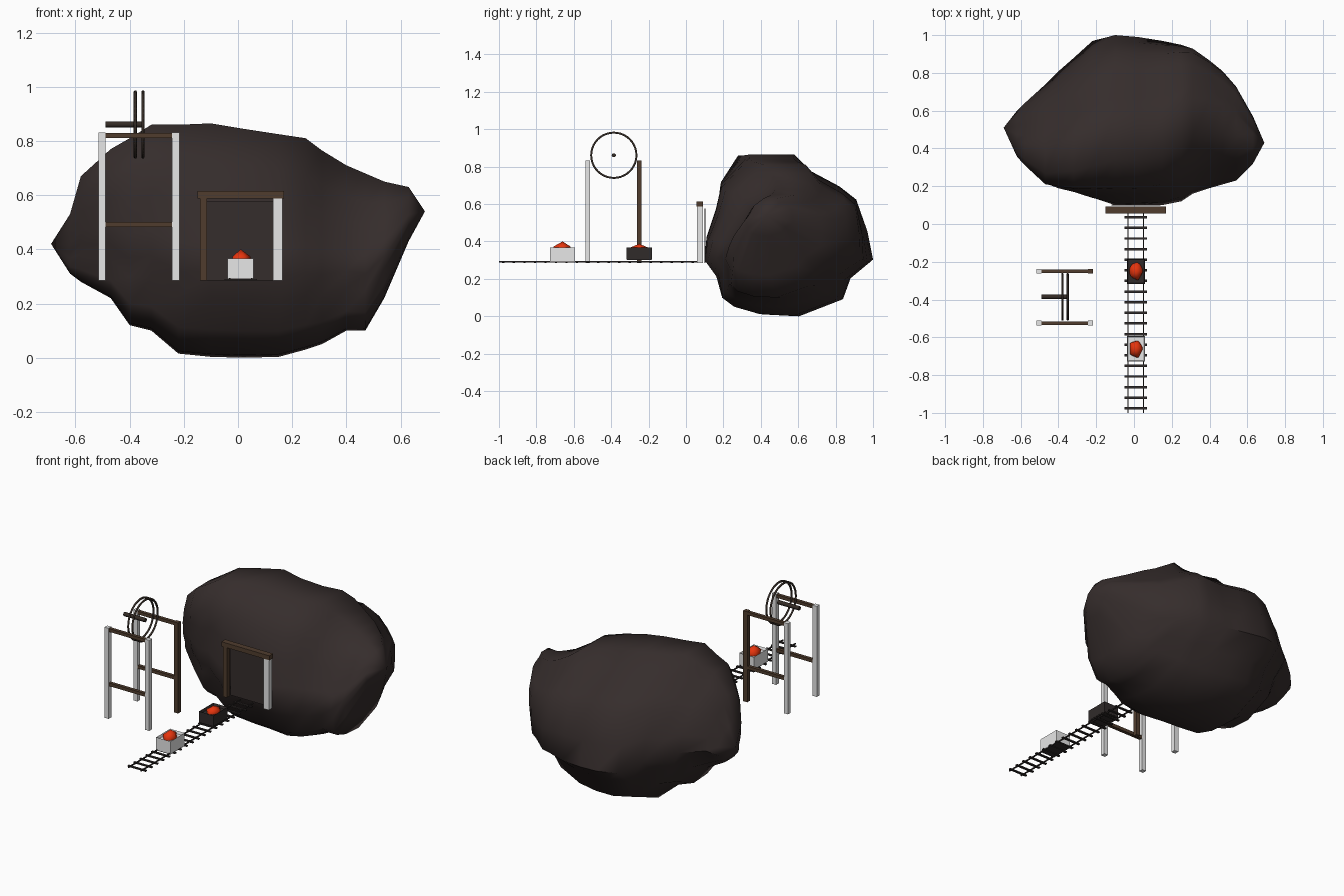
import bpy
import bmesh
import math
import random
from mathutils import Vector

random.seed(4)
if "Cube" in bpy.data.objects:
    bpy.data.objects.remove(bpy.data.objects["Cube"], do_unlink=True)


def make_material(name, colour):
    material = bpy.data.materials.new(name)
    material.use_nodes = True
    material.diffuse_color = (*colour, 1)
    shader = material.node_tree.nodes["Principled BSDF"]
    shader.inputs["Base Color"].default_value = (*colour, 1)
    return material


rock = make_material("dark rock", (.036, .026, .025))
timber = make_material("brown timber", (.08, .046, .027))
pale = make_material("pale grey", (.8, .8, .8))
iron = make_material("dark iron", (.03, .024, .023))
wheel_metal = make_material("wheel brown", (.035, .025, .019))
glowing = make_material("red ore", (.8, .035, .004))


def add_object(name, bm, material):
    bmesh.ops.recalc_face_normals(bm, faces=bm.faces)
    mesh = bpy.data.meshes.new(name)
    bm.to_mesh(mesh)
    bm.free()
    mesh.materials.append(material)
    obj = bpy.data.objects.new(name, mesh)
    bpy.context.collection.objects.link(obj)
    return obj


def smooth(obj, angle):
    bpy.ops.object.select_all(action="DESELECT")
    obj.select_set(True)
    bpy.context.view_layer.objects.active = obj
    bpy.ops.object.shade_smooth_by_angle(angle=math.radians(angle))


def box(name, x, y, z, material):
    """Box spanning the given (low, high) pair on each axis."""
    bm = bmesh.new()
    bmesh.ops.create_cube(bm, size=1)
    for v in bm.verts:
        v.co = Vector([(a + b) / 2 + c * (b - a) for (a, b), c in zip((x, y, z), v.co)])
    return add_object(name, bm, material)


def around(centre, size):
    return (centre - size / 2, centre + size / 2)


# Boulder: one cross-section (y, z) scaled to each station along x
section = [(.34, .86), (.58, .86), (.67, .77), (.82, .69), (.91, .62), (.97, .45),
           (1, .3), (.88, .2), (.84, .09), (.61, 0), (.42, .01), (.28, .05),
           (.21, .1), (.17, .22), (.1, .31), (.11, .42), (.16, .57), (.19, .7)]
# x, bottom, top, front, back, lean of the ridge
stations = [(-.69, .42, .42, .51, .51, 0), (-.62, .31, .53, .37, .6, -.2),
            (-.58, .28, .67, .33, .64, -.2), (-.47, .22, .77, .23, .74, -.18),
            (-.4, .12, .81, .2, .81, -.16), (-.32, .1, .86, .18, .88, -.16),
            (-.22, .015, .86, .14, .97, -.1), (-.1, .003, .865, .1, 1, 0),
            (.02, 0, .845, .1, .99, 0), (.15, .003, .825, .1, .97, .06),
            (.25, .03, .81, .12, .95, .14), (.31, .05, .765, .16, .93, .18),
            (.4, .1, .71, .19, .86, .2), (.47, .1, .68, .21, .8, .2),
            (.54, .22, .65, .23, .72, .18), (.63, .43, .63, .32, .57, .1),
            (.69, .54, .54, .43, .43, 0)]
waist = .31
bm = bmesh.new()
rings = []
for x, bottom, top, front, back, lean in stations:
    ring = []
    for y, z in section:
        shift = (lean if z > waist else abs(lean)) * (z - waist)
        width = back - front
        ring.append(bm.verts.new((x, front + (y - .1) / .9 * width + shift * min(1, width * 2),
                                  bottom + z / .86 * (top - bottom))))
    rings.append(ring)
for a, b in zip(rings, rings[1:]):
    for i in range(len(section)):
        bm.faces.new((a[i - 1], a[i], b[i], b[i - 1]))
bmesh.ops.remove_doubles(bm, verts=bm.verts, dist=.0005)
smooth(add_object("boulder", bm, rock), 60)

# Tunnel entrance
ground = .285
box("tunnel_door", (-.12, .14), (.098, .104), (ground, .577), rock)
box("entrance_lintel", (-.15, .17), (.056, .092), (.588, .615), timber)
box("entrance_right_post", (-.14, -.115), (.058, .09), (ground, .59), timber)
box("entrance_left_post", (.13, .165), (.058, .09), (ground, .6), pale)

# Hoist tower: four posts, with beams across the front and back pairs
for y, side in ((-.525, "front"), (-.25, "back")):
    for x, hand in ((-.502, "right"), (-.23, "left")):
        brown = side == "back" and hand == "left"
        box(f"tower_{side}_{hand}_post", around(x, .027), around(y, .026),
            (ground, .832), timber if brown else pale)
    for z, level in ((.82, "top"), (.492, "middle")):
        box(f"tower_{side}_{level}_beam", (-.49, -.242), around(y, .02),
            around(z, .019), timber)


# Hoist wheel: two hoops and an axle
def sweep(name, points, radius, material, closed):
    curve = bpy.data.curves.new(name, "CURVE")
    curve.dimensions = "3D"
    curve.bevel_depth = radius
    curve.bevel_resolution = 1
    curve.use_fill_caps = True
    spline = curve.splines.new("POLY")
    spline.points.add(len(points) - 1)
    for target, point in zip(spline.points, points):
        target.co = (*point, 1)
    spline.use_cyclic_u = closed
    curve.materials.append(material)
    obj = bpy.data.objects.new(name, curve)
    bpy.context.collection.objects.link(obj)


hub_y, hub_z = -.386, .861
for x, label in ((-.379, "right"), (-.351, "left")):
    angles = [math.tau * i / 40 for i in range(40)]
    hoop = [(x, hub_y + .121 * math.cos(a), hub_z + .121 * math.sin(a)) for a in angles]
    sweep(f"wheel_{label}_hoop", hoop, .006, wheel_metal, True)
sweep("wheel_axle", [(-.49, hub_y, hub_z), (-.346, hub_y, hub_z)], .012, wheel_metal, False)

# Track
track_x = .01
for x, label in ((track_x - .041, "right"), (track_x + .041, "left")):
    box(f"{label}_rail", around(x, .006), (-1, .07), (.288, .295), iron)
for i in range(19):
    box(f"sleeper_{i}", around(track_x, .12), around(-.976 + i * .0562, .013),
        (.284, .291), iron)


# Ore carts: open tub, dark floor and a rounded heap
def cart(name, y, bottom, heap_top, material):
    bm = bmesh.new()
    bmesh.ops.create_cube(bm, size=1)
    for v in bm.verts:
        v.co = (track_x + v.co.x * .096, y + v.co.y * .135,
                bottom + (v.co.z + .5) * (.367 - bottom))
    lid = [f for f in bm.faces if f.normal.z > .9]
    bmesh.ops.inset_region(bm, faces=lid, thickness=.008)
    for v in lid[0].verts:
        v.co.z -= .015
    add_object(f"{name}_tub", bm, material)
    box(f"{name}_floor", around(track_x, .094), around(y, .133),
        (bottom - .004, bottom + .002), iron)
    bm = bmesh.new()
    bmesh.ops.create_icosphere(bm, subdivisions=1, radius=1)
    for v in bm.verts:
        k = random.uniform(.9, 1.1)
        v.co = (track_x + v.co.x * .04 * k, y + v.co.y * .052 * k,
                .352 + v.co.z * (heap_top - .352))
    smooth(add_object(f"{name}_ore", bm, glowing), 60)


cart("front_cart", -.66, .292, .4, pale)
cart("back_cart", -.25, .304, .388, iron)
